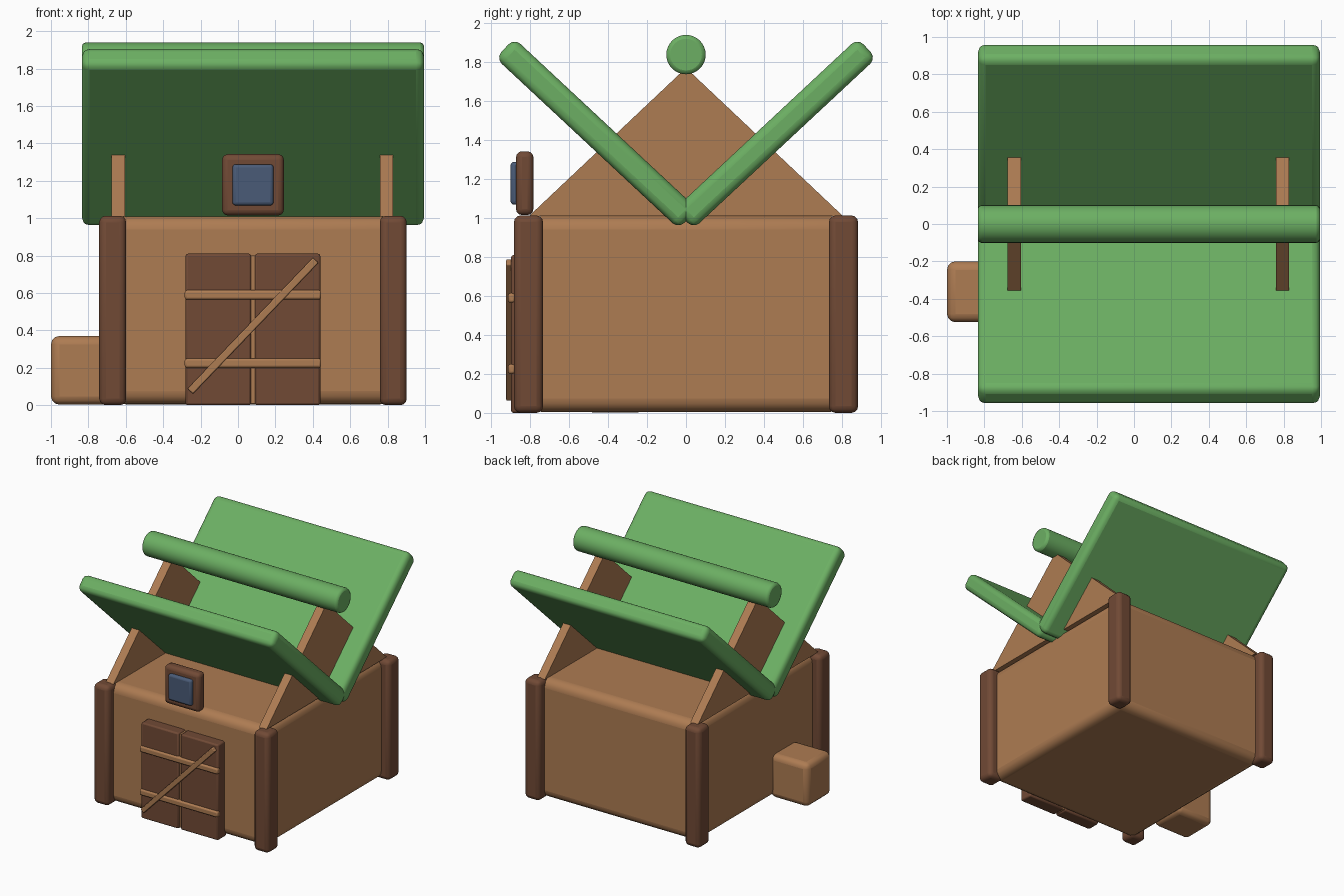
import bpy, bmesh, math
from mathutils import Matrix

if "Cube" in bpy.data.objects:
    bpy.data.objects.remove(bpy.data.objects["Cube"])


def material(name, rgb):
    m = bpy.data.materials.new(name)
    m.diffuse_color = (*rgb, 1)
    m.use_nodes = True
    m.node_tree.nodes["Principled BSDF"].inputs["Base Color"].default_value = m.diffuse_color
    return m


WALL = material("tan wood", (0.42, 0.20, 0.085))
DARK = material("dark wood", (0.165, 0.068, 0.036))
GREEN = material("roof green", (0.15, 0.43, 0.125))
GLASS = material("blue glass", (0.068, 0.105, 0.185))


def finish(name, bm, mat, bevel=0, seg=3, smooth=True):
    bmesh.ops.recalc_face_normals(bm, faces=bm.faces)
    me = bpy.data.meshes.new(name)
    bm.to_mesh(me)
    bm.free()
    ob = bpy.data.objects.new(name, me)
    bpy.context.collection.objects.link(ob)
    me.materials.append(mat)
    if bevel:
        b = ob.modifiers.new("bevel", 'BEVEL')
        b.width, b.segments, b.limit_method = bevel, seg, 'ANGLE'
        b.angle_limit = math.radians(40)
    for p in me.polygons:
        p.use_smooth = smooth
    return ob


def box(name, lo, hi, mat, bevel=0.0, seg=3):
    """Rounded box given by its two extreme corners."""
    bm = bmesh.new()
    bmesh.ops.create_cube(bm, size=1)
    for v in bm.verts:
        v.co = [(a + b) / 2 + c * (b - a) for a, b, c in zip(lo, hi, v.co)]
    return finish(name, bm, mat, bevel, seg)


CX = 0.08  # centre of the hut along x

# Main body and the small block on its left side
box("hut_body", (CX - 0.75, -0.81, 0.005), (CX + 0.75, 0.81, 1.01), WALL, 0.07, 4)
box("side_block", (-1.0, -0.525, 0.003), (-0.64, -0.20, 0.37), WALL, 0.045)

# Corner posts
for sx, xn in ((-1, "left"), (1, "right")):
    for sy, yn in ((-1, "front"), (1, "back")):
        x, y = CX + sx * 0.75, sy * 0.808
        box(f"{yn}_{xn}_post", (x - 0.072, y - 0.075, 0), (x + 0.072, y + 0.075, 1.013),
            DARK, 0.035)

# Triangular gables
for name, x0 in (("left_gable", -0.675), ("right_gable", 0.758)):
    bm = bmesh.new()
    f = bm.faces.new([bm.verts.new((x0, y, z)) for y, z in ((-0.805, 1.01), (0.805, 1.01), (0, 1.77))])
    r = bmesh.ops.extrude_face_region(bm, geom=[f])
    for v in r["geom"]:
        if isinstance(v, bmesh.types.BMVert):
            v.co.x += 0.072
    finish(name, bm, WALL, smooth=False)

# V-shaped roof panels
for name, s in (("front_roof_panel", -1), ("back_roof_panel", 1)):
    ob = box(name, (-0.915, -0.642, -0.07), (0.915, 0.642, 0.07), GREEN, 0.042)
    a = math.radians(43)
    ob.data.transform(Matrix.Translation((CX, s * 0.628 * math.cos(a), 1.005 + 0.628 * math.sin(a)))
                      @ Matrix.Rotation(s * a, 4, 'X'))

# Ridge log
bm = bmesh.new()
bmesh.ops.create_cone(bm, cap_ends=True, segments=32, radius1=0.101, radius2=0.101, depth=1.83,
                      matrix=Matrix.Translation((CX, 0, 1.838)) @ Matrix.Rotation(math.pi / 2, 4, 'Y'))
finish("ridge_log", bm, GREEN, 0.02, 2)

# Double door with two bars and a diagonal brace
box("left_door", (-0.28, -0.897, 0.0), (0.07, -0.78, 0.81), DARK, 0.012, 2)
box("right_door", (0.09, -0.897, 0.0), (0.44, -0.78, 0.81), DARK, 0.012, 2)
box("door_seam", (0.065, -0.88, 0.01), (0.095, -0.79, 0.80), WALL)
for name, z in (("lower_door_bar", 0.225), ("upper_door_bar", 0.59)):
    box(name, (-0.285, -0.913, z - 0.025), (0.445, -0.875, z + 0.025), WALL, 0.012, 2)
brace = box("door_brace", (-0.485, -0.02, -0.02), (0.485, 0.02, 0.02), WALL, 0.006, 2)
brace.data.transform(Matrix.Translation((0.08, -0.903, 0.425))
                     @ Matrix.Rotation(-math.atan2(0.70, 0.67), 4, 'Y'))

# Window above the door
box("window_frame", (-0.085, -0.872, 1.015), (0.245, -0.783, 1.342), DARK, 0.03)
box("window_glass", (-0.03, -0.90, 1.068), (0.19, -0.82, 1.288), GLASS, 0.018)

# Keep hard edges sharp
for ob in bpy.context.scene.objects:
    ob.select_set(True)
    bpy.context.view_layer.objects.active = ob
bpy.ops.object.shade_smooth_by_angle(angle=math.radians(40))
